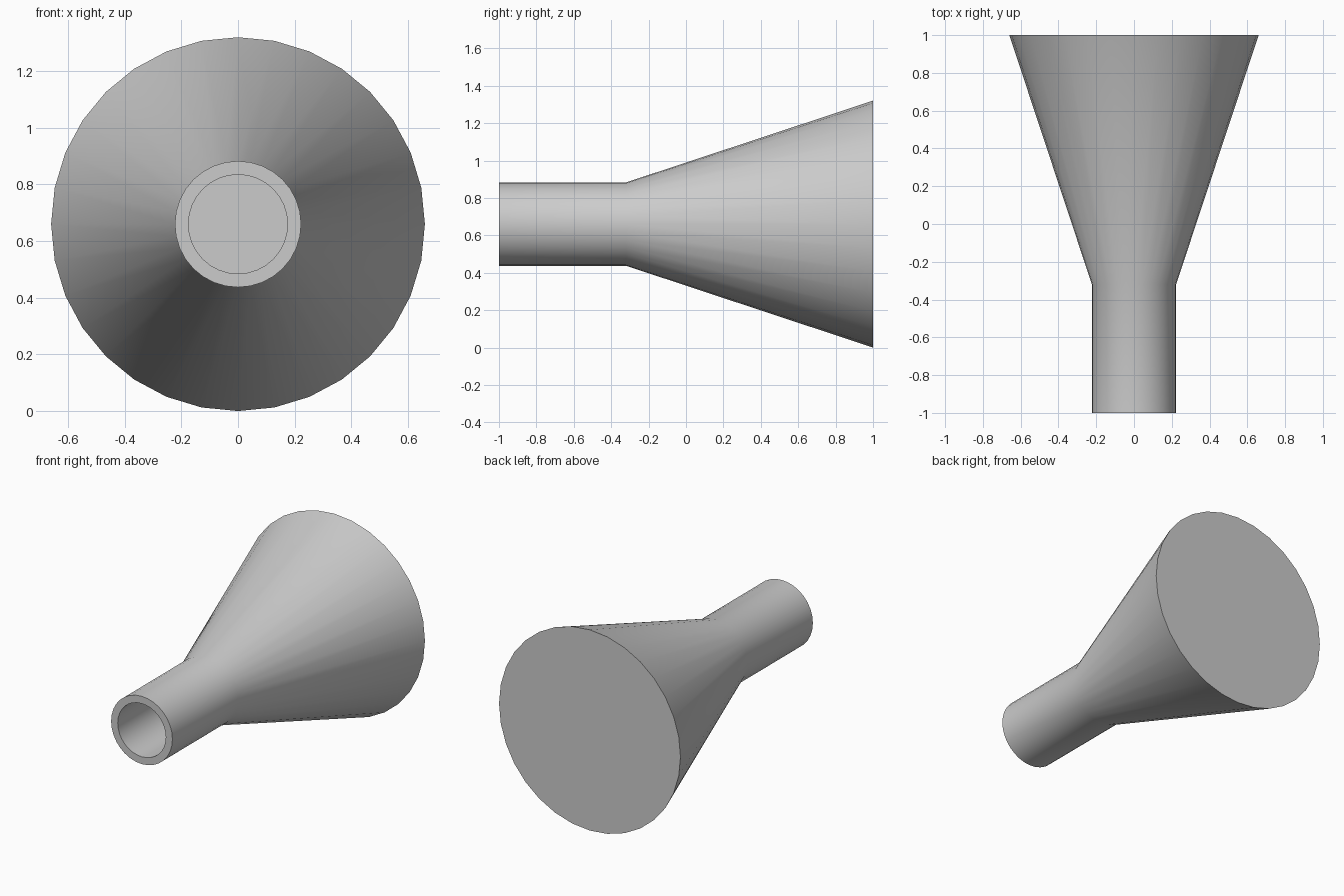
import bpy, bmesh, math

if "Cube" in bpy.data.objects:
    bpy.data.objects.remove(bpy.data.objects["Cube"])

SIDES = 32
AXIS_Z = 0.66


def lathe(name, profile):
    """Revolve (radius, y) points around the y axis; both ends are capped."""
    bm = bmesh.new()
    rings = []
    for r, y in profile:
        ring = []
        for i in range(SIDES):
            a = 2 * math.pi * i / SIDES
            ring.append(bm.verts.new((r * math.sin(a), y, AXIS_Z + r * math.cos(a))))
        rings.append(ring)
    for lower, upper in zip(rings, rings[1:]):
        for i in range(SIDES):
            j = (i + 1) % SIDES
            bm.faces.new((lower[i], lower[j], upper[j], upper[i]))
    bm.faces.new(rings[0])
    bm.faces.new(rings[-1])
    bmesh.ops.recalc_face_normals(bm, faces=bm.faces)
    mesh = bpy.data.meshes.new(name)
    bm.to_mesh(mesh)
    bm.free()
    obj = bpy.data.objects.new(name, mesh)
    bpy.context.collection.objects.link(obj)
    bpy.context.view_layer.objects.active = obj
    obj.select_set(True)
    bpy.ops.object.shade_smooth_by_angle(angle=math.radians(30))
    return obj


# Flared nozzle: recessed bore, front lip, straight tube, cone, closed wide end
lathe("flared_nozzle", [
    (0.175, -0.32),   # floor of the bore
    (0.175, -1.0),    # inner edge of the lip
    (0.223, -1.0),    # outer edge of the lip
    (0.223, -0.32),   # end of the straight tube
    (0.66, 1.0),      # wide end
])
